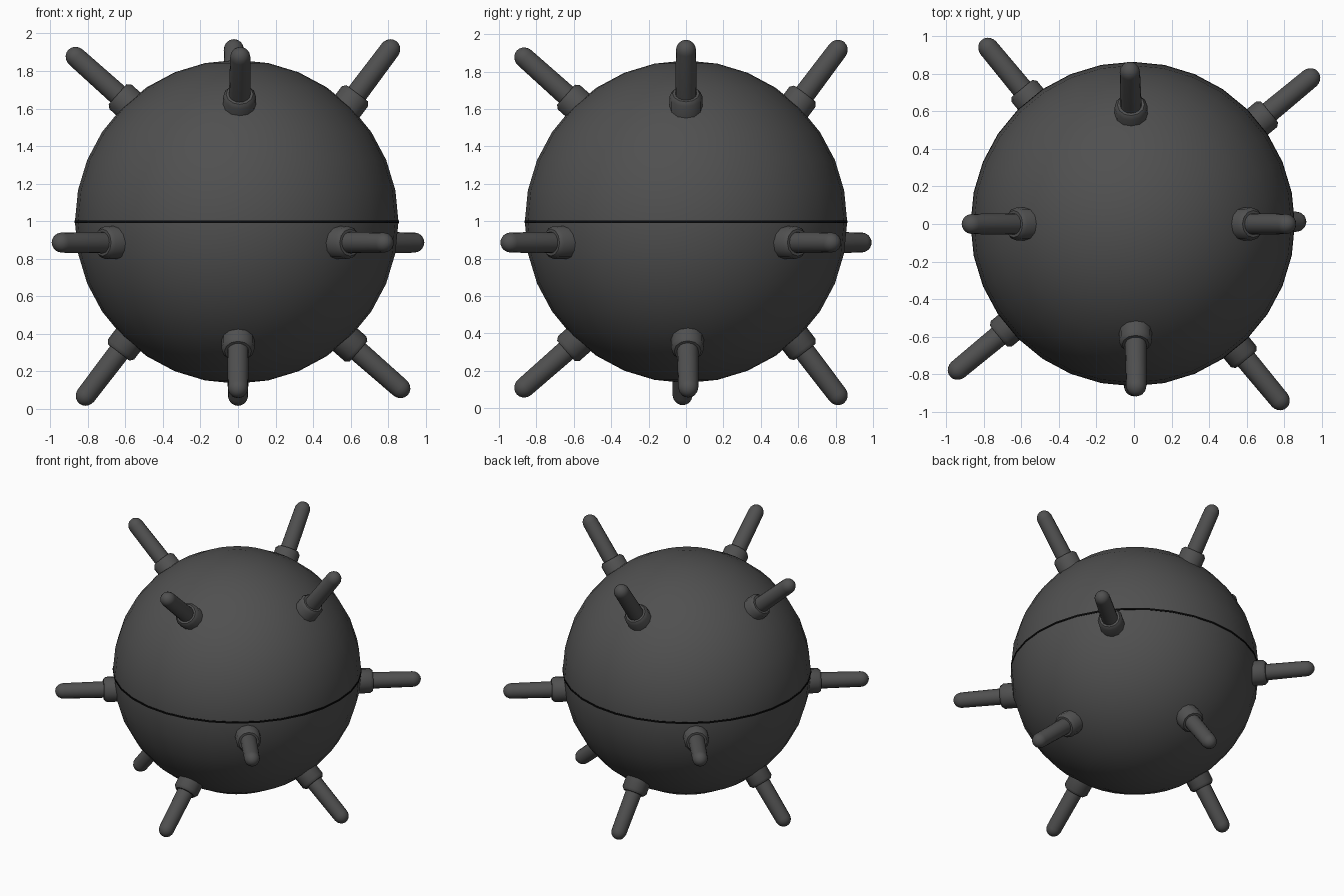
import bpy, bmesh, math
from mathutils import Vector

if "Cube" in bpy.data.objects:
    bpy.data.objects.remove(bpy.data.objects["Cube"])


def material(name, value):
    m = bpy.data.materials.new(name)
    m.diffuse_color = (value, value, value, 1)
    m.use_nodes = True
    m.node_tree.nodes["Principled BSDF"].inputs["Base Color"].default_value = m.diffuse_color
    return m


IRON = material("dark grey iron", 0.08)
BLACK = material("black seam", 0.002)


def lathe(name, profile, sides, mat, origin, direction=(0, 0, 1), smooth=40):
    """Revolve (radius, height) points around an axis; radius 0 closes the end."""
    bm = bmesh.new()
    rings = []
    for r, h in profile:
        if r < 1e-6:
            rings.append([bm.verts.new((0, 0, h))] * sides)
        else:
            rings.append([bm.verts.new((r * math.cos(a), r * math.sin(a), h))
                          for a in (2 * math.pi * i / sides for i in range(sides))])
    for low, high in zip(rings, rings[1:]):
        for i in range(sides):
            j = (i + 1) % sides
            corners = list(dict.fromkeys((low[i], low[j], high[j], high[i])))
            bm.faces.new(corners)
    bmesh.ops.recalc_face_normals(bm, faces=bm.faces[:])
    me = bpy.data.meshes.new(name)
    bm.to_mesh(me)
    bm.free()
    me.materials.append(mat)
    ob = bpy.data.objects.new(name, me)
    bpy.context.collection.objects.link(ob)
    ob.location = origin
    ob.rotation_euler = Vector(direction).to_track_quat('Z', 'Y').to_euler()
    bpy.ops.object.select_all(action='DESELECT')
    ob.select_set(True)
    bpy.context.view_layer.objects.active = ob
    bpy.ops.object.shade_smooth_by_angle(angle=math.radians(smooth))
    return ob


# Round shell and the black seam around its middle
R, CENTRE = 0.862, (-0.007, 0, 0.997)
arc = [math.pi * i / 16 - math.pi / 2 for i in range(17)]
lathe("shell", [(R * math.cos(a), R * math.sin(a)) for a in arc], 32, IRON, CENTRE)
lathe("seam", [(R - 0.02, -0.007), (R + 0.002, -0.007),
               (R + 0.002, 0.007), (R - 0.02, 0.007)], 32, BLACK, CENTRE)


# Spike: stubby collar plus a round-ended rod, from collar centre to cap centre
def spike(name, base, cap):
    base, cap = Vector(base), Vector(cap)
    axis = cap - base
    length = axis.length
    lathe(name + "_collar", [(0, -0.14), (0.088, -0.14), (0.088, 0.022),
                             (0.072, 0.042), (0, 0.042)], 12, IRON, base, axis)
    dome = [(0.054 * math.cos(t), length + 0.058 * math.sin(t))
            for t in (math.pi / 2 * k / 5 for k in range(6))]
    dome[-1] = (0, length + 0.058)
    lathe(name + "_rod", [(0, -0.05), (0.058, -0.05)] + dome, 16, IRON, base, axis)


# Four level spikes just below the seam
for i in range(4):
    a = math.radians(39.6 + 90 * i)
    c, s = math.cos(a), math.sin(a)
    spike(f"level_spike_{i + 1}", (0.895 * c, 0.895 * s, 0.886),
          (1.215 * c, 1.215 * s, 0.886))

# Four raised and four lowered spikes; some lean flatter, some steeper
SIDES = {"front": (0, -1), "back": (0, 1), "left": (-1, 0), "right": (1, 0)}
FLATTER = {("upper", "front"), ("upper", "left"), ("lower", "front"), ("lower", "right")}
SHIFT = {("upper", "front"): 0.012, ("upper", "back"): -0.022,
         ("lower", "right"): 0.012, ("lower", "left"): -0.018}
for level, up in (("upper", 1), ("lower", -1)):
    for side, (dx, dy) in SIDES.items():
        key = (level, side)
        out, rise = (0.862, 0.88) if key in FLATTER else (0.809, 0.92)
        sx, sy = abs(dy) * SHIFT.get(key, 0), abs(dx) * SHIFT.get(key, 0)
        spike(f"{level}_{side}_spike",
              (0.61 * dx + sx * 0.7, 0.61 * dy + sy * 0.7, 0.991 + 0.657 * up),
              (out * dx + sx, out * dy + sy, 0.993 + rise * up))
